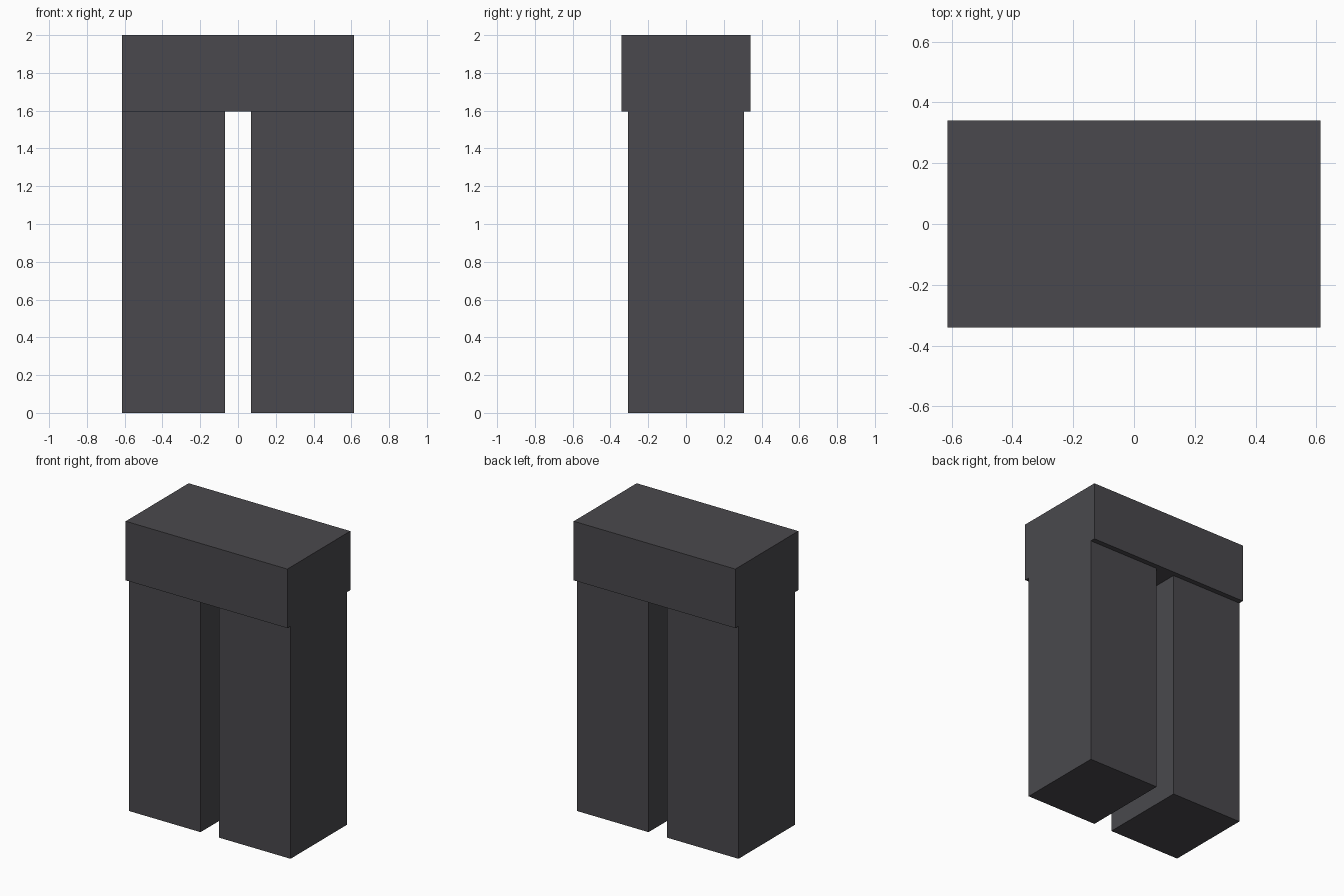
import bpy

cube = bpy.data.objects.get("Cube")
if cube:
    bpy.data.objects.remove(cube, do_unlink=True)

# Single dark grey colour
COLOUR = (0.068, 0.066, 0.074, 1)
grey = bpy.data.materials.new("dark grey")
grey.use_nodes = True
grey.diffuse_color = COLOUR
bsdf = next(n for n in grey.node_tree.nodes if n.type == 'BSDF_PRINCIPLED')
bsdf.inputs["Base Color"].default_value = COLOUR


def box(name, low, high):
    """Axis-aligned box between two corners."""
    centre = [(a + b) / 2 for a, b in zip(low, high)]
    bpy.ops.mesh.primitive_cube_add(size=1, location=centre)
    ob = bpy.context.object
    ob.name = name
    ob.scale = [b - a for a, b in zip(low, high)]
    bpy.ops.object.transform_apply(location=False, rotation=False, scale=True)
    ob.data.materials.append(grey)
    return ob


HALF_WIDTH, WAIST, TOP = 0.613, 1.595, 2.0
LEG_DEPTH, BAND_DEPTH, GAP = 0.306, 0.341, 0.07

# Wide upper block, overhanging the legs at front and back
box("upper_block", (-HALF_WIDTH, -BAND_DEPTH, WAIST), (HALF_WIDTH, BAND_DEPTH, TOP))

# Two legs separated by a narrow gap
box("left_leg", (GAP, -LEG_DEPTH, 0), (HALF_WIDTH, LEG_DEPTH, WAIST))
box("right_leg", (-HALF_WIDTH, -LEG_DEPTH, 0), (-GAP, LEG_DEPTH, WAIST))
